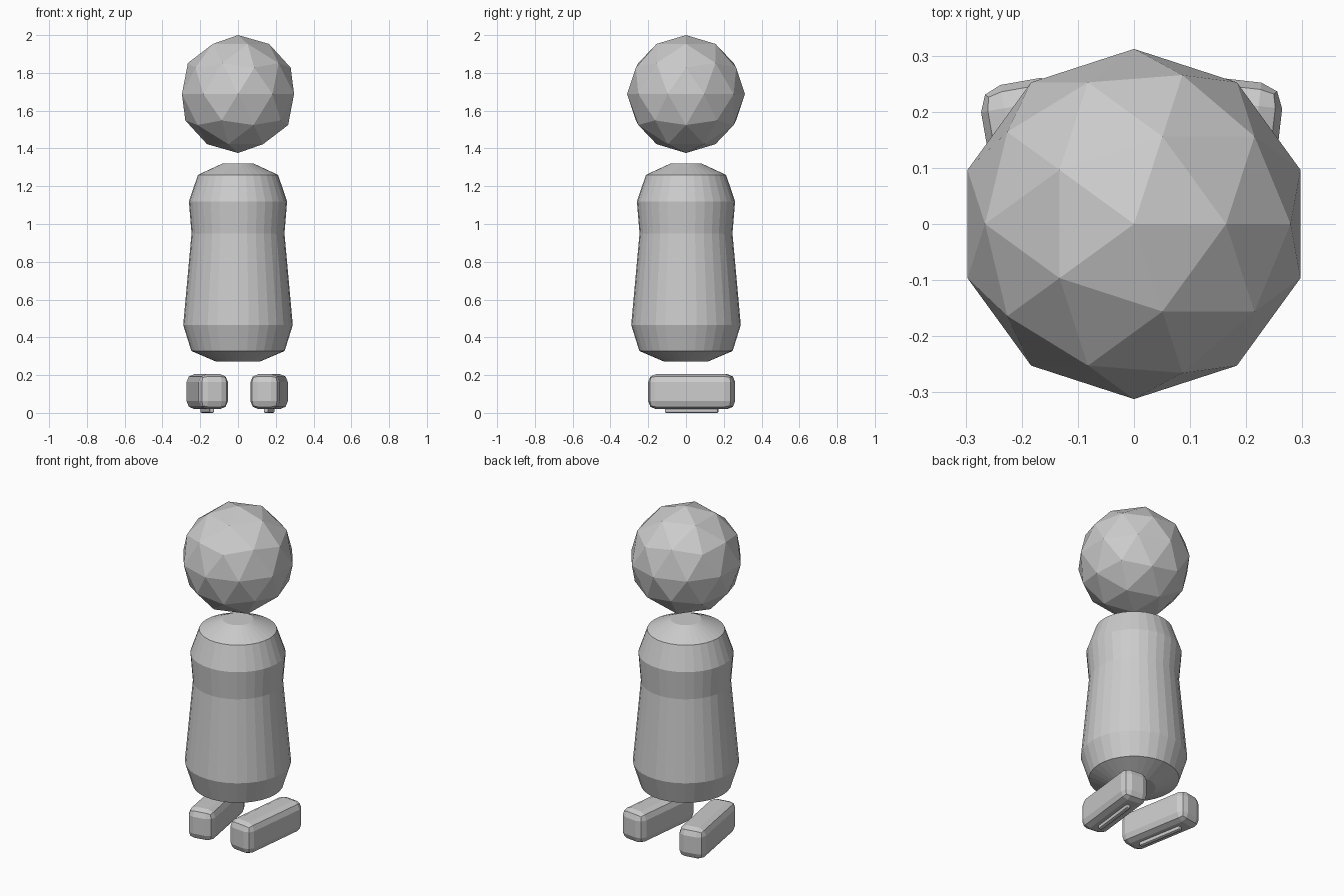
import bpy, bmesh
from math import radians, cos, sin, pi

if "Cube" in bpy.data.objects:
    bpy.data.objects.remove(bpy.data.objects["Cube"])


def bevelled_box(name, loc, size, angle, bevel):
    bpy.ops.mesh.primitive_cube_add(size=1, location=loc)
    ob = bpy.context.object
    ob.name = name
    ob.scale = size
    bpy.ops.object.transform_apply(location=False, rotation=False, scale=True)
    ob.rotation_euler.z = radians(angle)
    mod = ob.modifiers.new("Bevel", 'BEVEL')
    mod.width = bevel
    mod.segments = 2
    return ob


def lathe(name, profile, sides=32):
    bm = bmesh.new()
    rings = [[bm.verts.new((r * cos(2 * pi * i / sides), r * sin(2 * pi * i / sides), z))
              for i in range(sides)] for r, z in profile]
    for a, b in zip(rings, rings[1:]):
        for i in range(sides):
            j = (i + 1) % sides
            bm.faces.new((a[i], a[j], b[j], b[i]))
    bm.faces.new(rings[0][::-1])
    bm.faces.new(rings[-1])
    me = bpy.data.meshes.new(name)
    bm.to_mesh(me)
    bm.free()
    ob = bpy.data.objects.new(name, me)
    bpy.context.collection.objects.link(ob)
    return ob


# Head: faceted ball
bpy.ops.mesh.primitive_ico_sphere_add(subdivisions=2, radius=0.312, location=(0, 0, 1.688))
bpy.context.object.name = "head"

# Body: turned profile
lathe("body", [(0.117, 0.272), (0.247, 0.328), (0.29, 0.465), (0.246, 0.95),
               (0.26, 1.12), (0.212, 1.26), (0.083, 1.32)])

# Feet, toes turned inwards, each with a thin sole ridge
for side, x, angle in (("left", -0.163, 10), ("right", 0.165, -6.5)):
    bevelled_box(side + "_foot", (x, 0.03, 0.1125), (0.157, 0.455, 0.185), angle, 0.042)
    bevelled_box(side + "_sole_ridge", (x, 0.03, 0.02), (0.026, 0.285, 0.04), angle, 0.008)
